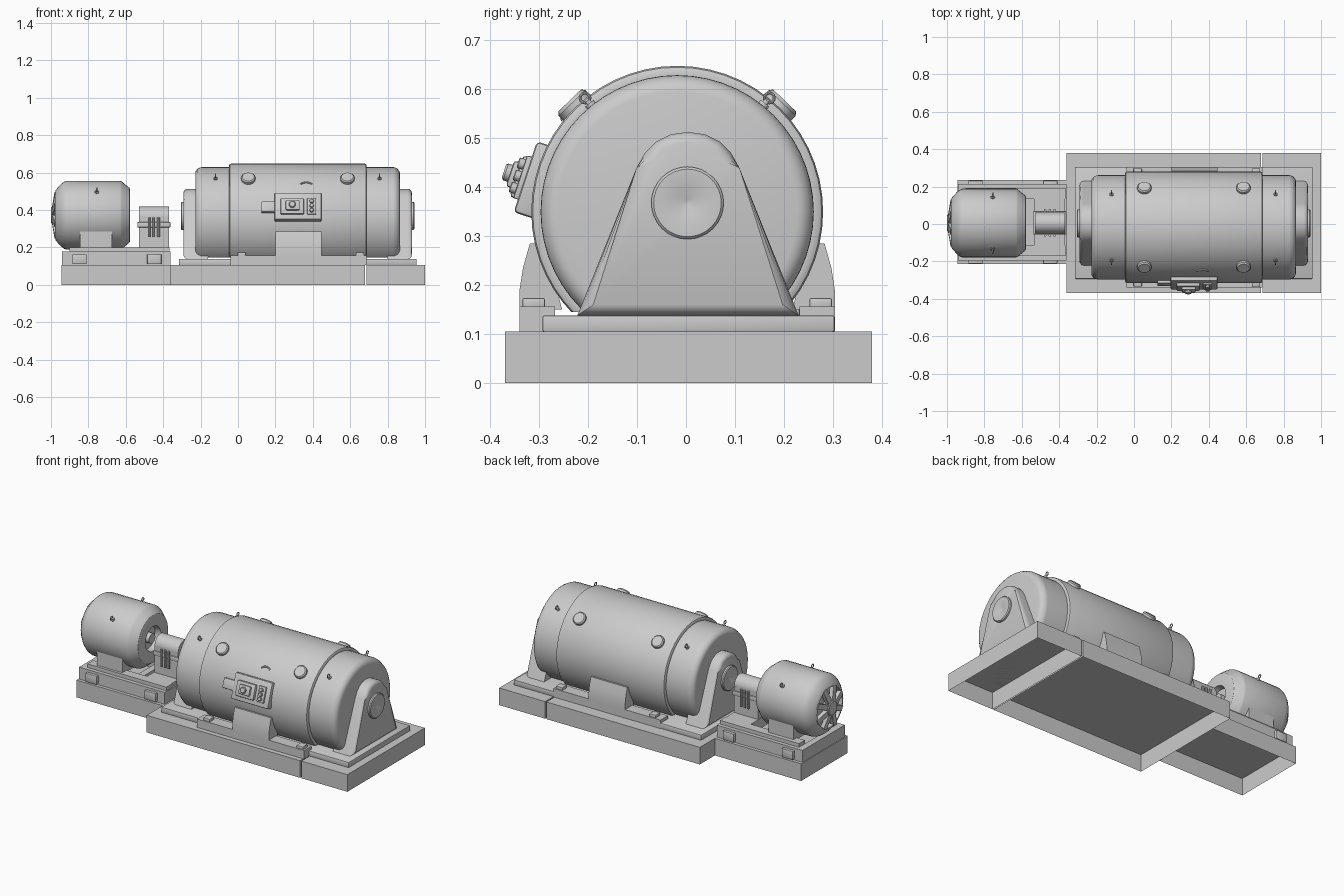
import bpy, bmesh
from math import radians, sin, cos, pi
from mathutils import Matrix, Vector

if "Cube" in bpy.data.objects:
    bpy.data.objects.remove(bpy.data.objects["Cube"])

T = Matrix.Translation
ID = Matrix.Identity(4)
X_TO_Z = Matrix.Rotation(radians(-90), 4, 'Y')


def radial(cy, cz, deg, x=0):
    """Frame on an x-axis cylinder, local z pointing outward (0 = up, + = front)."""
    return T((x, cy, cz)) @ Matrix.Rotation(radians(deg), 4, 'X')


def finish(bm, name, m=ID, angle=32):
    bmesh.ops.recalc_face_normals(bm, faces=bm.faces)
    bm.transform(m)
    me = bpy.data.meshes.new(name)
    bm.to_mesh(me)
    bm.free()
    me.shade_smooth()
    me.set_sharp_from_angle(angle=radians(angle))
    ob = bpy.data.objects.new(name, me)
    bpy.context.collection.objects.link(ob)
    return ob


def box(name, xr, yr, zr, bevel=0, m=ID, open_bottom=False):
    bm = bmesh.new()
    bmesh.ops.create_cube(bm, size=1)
    for v in bm.verts:
        v.co = [(r[0] + r[1]) / 2 + c * (r[1] - r[0]) for r, c in zip((xr, yr, zr), v.co)]
    if bevel:
        bmesh.ops.bevel(bm, geom=bm.edges[:], offset=bevel, segments=2, profile=0.5, affect='EDGES')
    ob = None
    if open_bottom:
        low = [f for f in bm.faces if all(abs(v.co.z - zr[0]) < 1e-5 for v in f.verts)]
        bmesh.ops.recalc_face_normals(bm, faces=bm.faces)
        bmesh.ops.delete(bm, geom=low, context='FACES')
    return finish(bm, name, m)


def lathe(name, profile, m=ID, seg=48, cut=None):
    """Turn (x, r) points about the x axis; optionally cut flat below a height."""
    bm = bmesh.new()
    rings = [[bm.verts.new((x, r * cos(2 * pi * i / seg), r * sin(2 * pi * i / seg)))
              for i in range(seg)] for x, r in profile]
    for a, b in zip(rings, rings[1:]):
        for i in range(seg):
            j = (i + 1) % seg
            bm.faces.new((a[i], a[j], b[j], b[i]))
    bm.faces.new(rings[0])
    bm.faces.new(rings[-1])
    if cut is not None:
        res = bmesh.ops.bisect_plane(bm, geom=bm.verts[:] + bm.edges[:] + bm.faces[:],
                                     plane_co=(0, 0, cut), plane_no=(0, 0, 1), clear_inner=True)
        edges = [e for e in bm.edges if e.is_boundary]
        bmesh.ops.holes_fill(bm, edges=edges)
    return finish(bm, name, m)


def prism(name, yz, x0, x1, bevel=0, bevel_x=None):
    bm = bmesh.new()
    a = [bm.verts.new((x0, y, z)) for y, z in yz]
    b = [bm.verts.new((x1, y, z)) for y, z in yz]
    bm.faces.new(a)
    bm.faces.new(b)
    n = len(a)
    for i in range(n):
        j = (i + 1) % n
        bm.faces.new((a[i], a[j], b[j], b[i]))
    if bevel:
        es = [e for e in bm.edges if all(abs(v.co.x - bevel_x) < 1e-5 for v in e.verts)]
        bmesh.ops.bevel(bm, geom=es, offset=bevel, segments=3, profile=0.5, affect='EDGES')
    return finish(bm, name)


def ring(name, m, major, minor, arc=2 * pi, seg=20):
    """Torus or arc lying in the local y-z plane."""
    bm = bmesh.new()
    closed = arc > 6.28
    rows = []
    for i in range(seg if closed else seg + 1):
        t = arc * i / seg
        rows.append([bm.verts.new((minor * sin(2 * pi * k / 8), (major + minor * cos(2 * pi * k / 8)) * cos(t),
                                   (major + minor * cos(2 * pi * k / 8)) * sin(t))) for k in range(8)])
    for a, b in zip(rows, rows[1:] + (rows[:1] if closed else [])):
        for k in range(8):
            bm.faces.new((a[k], a[(k + 1) % 8], b[(k + 1) % 8], b[k]))
    return finish(bm, name, m)


def eyebolt(name, cy, cz, x, deg, r):
    f = radial(cy, cz, deg, x)
    lathe(name + "_stem", [(r - .01, .011), (r + .006, .011), (r + .006, .006), (r + .013, .006)],
          f @ X_TO_Z, 12)
    ring(name + "_ring", f @ T((0, 0, r + .02)), .010, .003)


# Hollow concrete bases, with a joint near the far end
box("main_base", (-.36, .68), (-.37, .38), (0, .105), open_bottom=True)
box("end_base", (.688, 1.0), (-.37, .38), (0, .105), open_bottom=True)
box("drive_base", (-.945, -.36), (-.215, .235), (0, .105), open_bottom=True)
box("plinth", (-.315, .955), (-.293, .303), (.105, .138), .003)

# Main machine body: wide stator with filleted end bells
CY, CZ = -.018, .35
lathe("main_body", [(-.228, .245), (-.226, .257), (-.218, .269), (-.2, .278), (-.19, .279),
                    (-.048, .279), (-.048, .288), (-.044, .295), (-.036, .298),
                    (.676, .298), (.684, .295), (.688, .288), (.688, .279),
                    (.828, .279), (.838, .278), (.855, .269), (.863, .257), (.866, .245)],
      T((0, CY, CZ)), 56, cut=.145 - CZ)

# End bearing pedestals with round covers
half = [(.226, .138), (.105, .44), (.088, .470), (.065, .493), (.035, .508)]
ped = [(.004 + y, z) for y, z in half] + [(.004, .513)] + [(.004 - y, z) for y, z in half[::-1]]
prism("pedestal_right", ped, .80, .93, .022, .93)
prism("pedestal_left", ped, -.292, -.16, .022, -.292)
for name, x, s in (("cover_right", .925, 1), ("cover_left", -.287, -1)):
    lathe(name, [(x - s * .01, .074), (x + s * .014, .074), (x + s * .019, .069),
                 (x + s * .019, .031), (x + s * .009, .006)], T((0, .003, .368)), 32)

# Side feet, rails and hold-down bolts, mirrored about the body axis
for side, s in (("front", -1), ("back", 1)):
    def yy(d):
        return CY + s * d
    box(f"foot_rail_{side}", (-.04, .686), sorted((yy(.25), yy(.322))), (.105, .157))
    prism(f"side_foot_{side}", [(yy(.322), .15), (yy(.322), .19), (yy(.315), .235), (yy(.301), .285),
                                (yy(.27), .285), (yy(.235), .15)], .2, .447)
    for i, x in enumerate((.02, .652)):
        box(f"hold_bolt_{side}_{i}", (x - .022, x + .022), sorted((yy(.27), yy(.316))), (.15, .174), .004)
    # Round plugs and eyebolts on top
    for i, x in enumerate((.055, .585)):
        lathe(f"plug_{side}_{i}", [(.27, .038), (.309, .038), (.316, .032)],
              radial(CY, CZ, -s * 44, x) @ X_TO_Z, 24)
    for i, x in enumerate((-.12, .757)):
        eyebolt(f"body_eyebolt_{side}_{i}", CY, CZ, x, -s * 39, .279)

# Tilted terminal box on the front
F = radial(CY, CZ, 71.8)
box("terminal_box", (.195, .447), (-.105, .047), (.26, .317), .008, F)
box("terminal_cover", (.227, .353), (-.078, .012), (.31, .335), .008, F)
box("terminal_raised", (.255, .33), (-.06, -.004), (.33, .349), .007, F)
lathe("terminal_knob", [(.34, .018), (.358, .018), (.362, .014)], F @ T((.29, -.032, 0)) @ X_TO_Z, 16)
box("switch_plate", (.37, .417), (-.078, .014), (.31, .327), .004, F)
for i, t in enumerate((-.058, -.032, -.006)):
    lathe(f"button_{i}", [(.32, .011), (.338, .011), (.34, .009)], F @ T((.394, t, 0)) @ X_TO_Z, 12)
box("cable_entry", (.125, .2), (-.06, -.002), (.28, .312), .004, F)
ring("handle", radial(CY, CZ, 55, .365) @ T((0, -.01, .300)) @ Matrix.Rotation(radians(90), 4, 'Y')
     @ Matrix.Rotation(radians(-45), 4, 'X'), .042, .005, radians(90), 12)

# Drive motor: barrel with tapered ends, recessed shaft face and fan opening
MY, MZ = .005, .372
M = T((0, MY, MZ))
lathe("drive_motor", [(-.985, .045), (-.96, .05), (-.955, .118), (-.978, .122), (-.974, .136),
                      (-.945, .168), (-.93, .179), (-.915, .184), (-.63, .184), (-.622, .180),
                      (-.580, .146), (-.578, .140), (-.578, .075), (-.612, .068), (-.612, .03),
                      (-.585, .03)], M, 40)
lathe("fan_hub", [(-.975, .045), (-.996, .045), (-1.0, .04)], M, 24)
bmr = 8
for i in range(bmr):
    R = M @ Matrix.Rotation(2 * pi * (i + .5) / bmr, 4, 'X')
    box(f"fan_rib_{i}", (-.012, .012), (-.016, .016), (.035, .13), 0,
        R @ T((-.997, 0, 0)) @ Matrix.Rotation(radians(9), 4, 'Y') @ T((.008, 0, 0)))
for i, d in enumerate((48, -48)):
    eyebolt(f"motor_eyebolt_{i}", MY, MZ, -.755, d, .184)
box("motor_foot", (-.845, -.674), (MY - .161, MY + .161), (.19, .285))

# Motor bed frame with side rails, cross members and bolt pads
for side, s in (("front", -1), ("back", 1)):
    def yr(a, b):
        return sorted((.01 + s * a, .01 + s * b))
    box(f"bed_rail_{side}", (-.94, -.36), yr(.15, .205), (.105, .178))
    box(f"slide_rail_{side}", (-.9, -.365), yr(.125, .182), (.17, .2))
    for i, x in enumerate((-.848, -.448)):
        box(f"bolt_pad_{side}_{i}", (x - .038, x + .038), yr(.19, .222), (.11, .163), .003)
for i, x in enumerate((-.94, -.62, -.40)):
    box(f"bed_cross_{i}", (x, x + .04), (-.15, .17), (.105, .178))

# Intermediate bearing: block, split flange, round cap and clamp bolts
box("bearing_foot", (-.535, -.368), (-.115, .135), (.105, .2))
box("bearing_block", (-.53, -.37), (-.05, .062), (.2, .36))
box("bearing_flange", (-.538, -.362), (-.057, .069), (.307, .335), .003)
lathe("bearing_cap", [(-.53, .056), (-.37, .056)], T((0, .006, .362)), 28)
for s in (-.062, .074):
    for i, x in enumerate((-.475, -.45, -.425)):
        lathe(f"clamp_bolt_{i}", [(.255, .007), (.36, .007)], T((x, s, 0)) @ X_TO_Z, 8)
